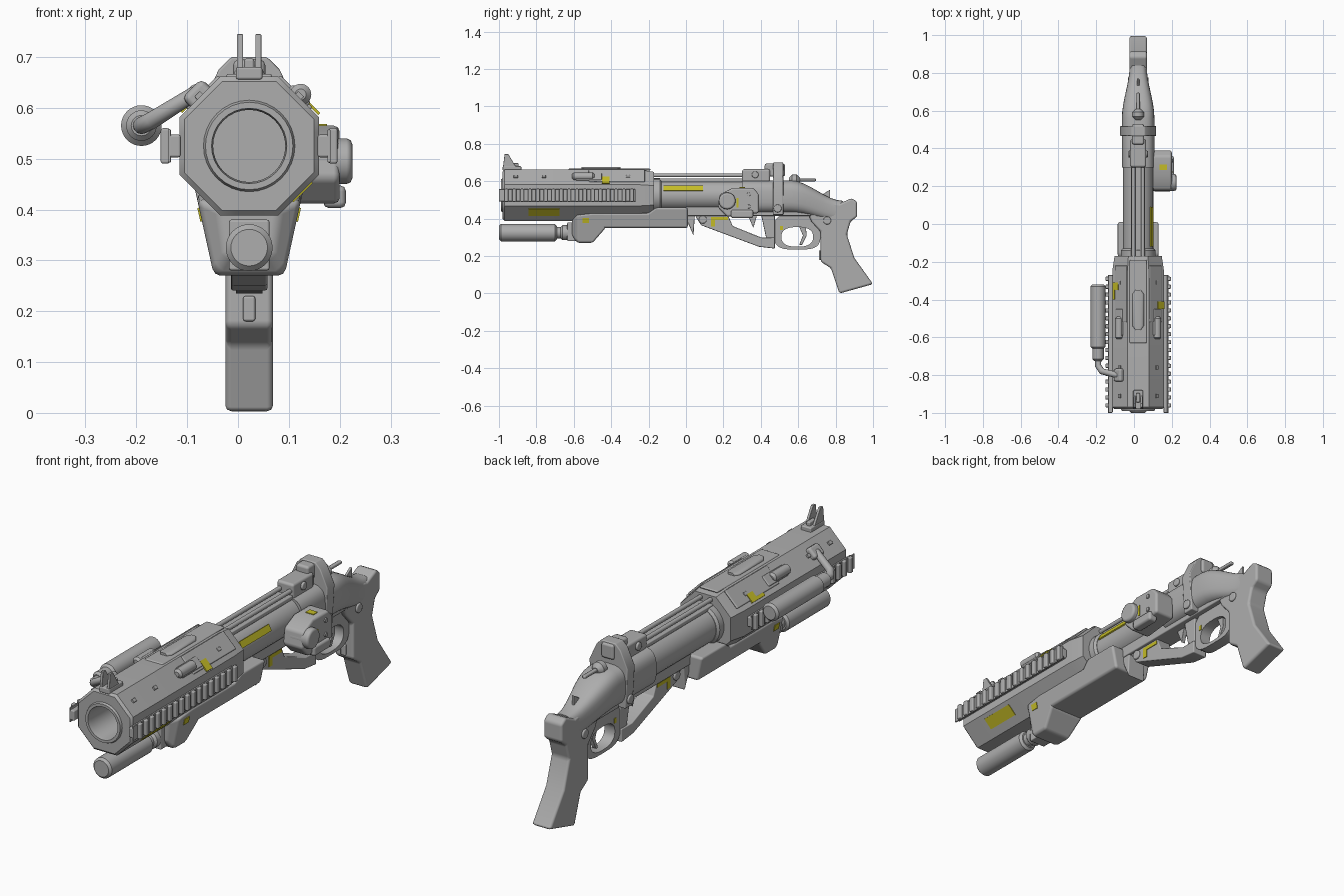
import bpy, bmesh
from math import sin, cos, pi, tau, radians, copysign
from mathutils import Matrix, Vector

default_cube = bpy.data.objects.get("Cube")
if default_cube:
    bpy.data.objects.remove(default_cube)

AXIS_X, AXIS_Z = 0.022, 0.525       # bore axis
FLAT = 0.137                        # handguard centre to flat
BARREL = 0.08                       # barrel radius
SEGMENTS = 32
SHARP = radians(33)
SIDES = (("left", 1), ("right", -1))
FINE, MEDIUM, SOFT = 0.002, 0.005, 0.012     # bevel widths
PAINT = 0.006                                # thickness of painted plates


def material(name, *colour):
    made = bpy.data.materials.new(name)
    made.use_nodes = True
    made.diffuse_color = (*colour, 1)
    made.node_tree.nodes["Principled BSDF"].inputs["Base Color"].default_value = (*colour, 1)
    return made


GREY = material("grey", 0.42, 0.42, 0.42)
YELLOW = material("yellow", 0.55, 0.5, 0.02)


def finish(name, shape, bevel, paint=GREY):
    """Turn a bmesh into a shaded, optionally bevelled object."""
    bmesh.ops.recalc_face_normals(shape, faces=shape.faces)
    mesh = bpy.data.meshes.new(name)
    shape.to_mesh(mesh)
    shape.free()
    mesh.materials.append(paint)
    mesh.shade_smooth()
    mesh.set_sharp_from_angle(angle=SHARP)
    part = bpy.data.objects.new(name, mesh)
    bpy.context.collection.objects.link(part)
    if bevel:
        modifier = part.modifiers.new("bevel", "BEVEL")
        modifier.width, modifier.segments = bevel, 2
        modifier.limit_method, modifier.angle_limit = "ANGLE", SHARP
        modifier.harden_normals = True


def loft(name, loops, bevel=0, ring=False):
    """Skin equal-length loops; cap the ends, or join them into a ring."""
    shape = bmesh.new()
    rows = [[shape.verts.new(point) for point in loop] for loop in loops]
    if ring:
        rows.append(rows[0])
    else:
        shape.faces.new(rows[0])
        shape.faces.new(rows[-1])
    for near, far in zip(rows, rows[1:]):
        for i in range(len(near)):
            shape.faces.new((near[i - 1], near[i], far[i], far[i - 1]))
    finish(name, shape, bevel)


def prism(name, outline, half_width, bevel=MEDIUM, middle=AXIS_X):
    """Side outline of (y, z) points given thickness across x."""
    loft(name, [[(middle + across, y, z) for y, z in outline]
                for across in (-half_width, half_width)], bevel)


def disc(name, y, z, radius, half_width, middle=AXIS_X, bevel=MEDIUM):
    turns = [tau * i / SEGMENTS for i in range(SEGMENTS)]
    prism(name, [(y + radius * cos(a), z + radius * sin(a)) for a in turns],
          half_width, bevel, middle)


def box(name, centre, size, angle=0, bevel=MEDIUM, paint=GREY):
    """Box whose own x axis points at the given angle in the front plane."""
    shape = bmesh.new()
    place = Matrix.Translation(centre) @ Matrix.Rotation(-angle, 4, "Y")
    bmesh.ops.create_cube(shape, size=1, matrix=place @ Matrix.Diagonal((*size, 1)))
    finish(name, shape, bevel, paint)


def polar(degrees, radius, y, slide=0):
    """Point around the bore axis, slid along the tangent."""
    a = radians(degrees)
    return Vector((AXIS_X + radius * cos(a) - slide * sin(a), y,
                   AXIS_Z + radius * sin(a) + slide * cos(a)))


def facet_box(name, degrees, radius, y, size, slide=0, bevel=MEDIUM, paint=GREY):
    box(name, polar(degrees, radius, y, slide), size, radians(degrees), bevel, paint)


def mark(name, degrees, radius, y, length, width, slide=0):
    facet_box(name, degrees, radius, y, (PAINT, length, width), slide, 0, YELLOW)


def circle(y, radius, x=AXIS_X, z=AXIS_Z):
    turns = [tau * i / SEGMENTS for i in range(SEGMENTS)]
    return [(x + radius * cos(a), y, z + radius * sin(a)) for a in turns]


def octagon(y, flat):
    loop = []
    for i in range(SEGMENTS):
        degrees = i * 360 / SEGMENTS
        off_flat = (degrees + 22.5) % 45 - 22.5
        loop.append(polar(degrees, flat / cos(radians(off_flat)), y))
    return loop


def tube(name, front, back, radius, x=AXIS_X, z=AXIS_Z, chamfer=0.01):
    """Cylinder along y with chamfered rims."""
    rim = radius - chamfer
    loft(name, [circle(front, rim, x, z), circle(front + chamfer, radius, x, z),
                circle(back - chamfer, radius, x, z), circle(back, rim, x, z)])


def rounded(y, bottom, top, half_width, power=0.65):
    """Soft rectangular cross-section at a given y."""
    loop = []
    for i in range(SEGMENTS):
        c, s = cos(tau * i / SEGMENTS), sin(tau * i / SEGMENTS)
        loop.append((AXIS_X + half_width * copysign(abs(c) ** power, c), y,
                     (bottom + top + (top - bottom) * copysign(abs(s) ** power, s)) / 2))
    return loop


def mix(start, end, amount):
    return start + (end - start) * amount


# Handguard with muzzle ring and hollow bore
muzzle, bore, ring = -0.97, 0.071, 0.09
loft("handguard", [octagon(-0.17, BARREL), octagon(-0.17, 0.125), octagon(-0.25, FLAT),
                   octagon(muzzle, FLAT), octagon(muzzle - 0.01, FLAT - 0.01),
                   circle(muzzle - 0.01, ring), circle(muzzle - 0.02, ring - 0.004),
                   circle(muzzle - 0.02, bore + 0.003), circle(muzzle, bore), circle(-0.45, bore)])
tube("barrel", -0.2, 0.31, BARREL)
tube("barrel_collar", -0.2, -0.13, BARREL + 0.012)

for side, sign in SIDES:
    flank, upper = 90 - 90 * sign, 90 - 45 * sign
    # Toothed side rails
    middle, length = -0.635, 0.73
    facet_box(side + "_rail", flank, FLAT + 0.01, middle, (0.025, length, 0.045))
    facet_box(side + "_rail_plate", flank, FLAT + 0.02, middle, (PAINT, length, 0.065), bevel=FINE)
    for i in range(17):
        facet_box(side + "_rail_tooth", flank, FLAT + 0.028, mix(-0.96, -0.29, i / 16),
                  (0.018, 0.022, 0.07))
    # Fittings on the upper facets
    for y in (-0.91, -0.76, -0.31):
        facet_box(side + "_stud", upper, FLAT, y, (0.016, 0.022, 0.016), bevel=FINE)
    seat = polar(upper, FLAT + PAINT, 0)
    tube(side + "_latch", -0.61, -0.49, 0.021, seat.x, seat.z)
    facet_box(side + "_latch_base", upper, FLAT, -0.52, (0.02, 0.14, 0.05))
    facet_box(side + "_top_cover", upper, FLAT, -0.37, (0.01, 0.3, 0.09), 0.01 * sign)

# Top rail, slider and front sight
deck = AXIS_Z + FLAT
box("top_plate", (AXIS_X, -0.41, deck), (0.09, 0.44, 0.01))
loft("top_slider", [rounded(y, deck - 0.01, deck + 0.015, half) for y, half in
                    ((-0.56, 0.015), (-0.54, 0.03), (-0.37, 0.03), (-0.35, 0.015))])
box("front_sight_base", (AXIS_X, -0.93, deck + PAINT), (0.052, 0.1, 0.025))
box("front_sight_bridge", (AXIS_X, -0.92, deck + 0.02), (0.02, 0.05, 0.03))
for side, sign in SIDES:
    prism(side + "_sight_post", [(-0.98, deck), (-0.97, 0.745), (-0.95, 0.745), (-0.9, deck)],
          PAINT, FINE, AXIS_X + 0.018 * sign)
    tube(side + "_top_rod", -0.26, 0.32, 0.01, AXIS_X + 0.025 * sign, 0.632, FINE)
box("top_channel", (AXIS_X, 0.03, AXIS_Z + BARREL), (0.075, 0.58, 0.02))


# Forend shell, tapered downward
def trapezoid(y, bottom, top, squeeze=1):
    low, high = (squeeze * (0.01 + 0.22 * z) for z in (bottom, top))
    return [(AXIS_X + across, y, z) for across, z in
            ((-high, top), (high, top), (low, bottom), (-low, bottom))]


keel, belly = 0.35, 0.27
loft("forend", [trapezoid(-0.5, keel, 0.43), trapezoid(-0.2, keel, 0.43),
                trapezoid(-0.16, keel, 0.46), trapezoid(0.01, keel, 0.46)], SOFT)
loft("forend_nose", [trapezoid(-0.61, 0.31, 0.4, 0.6), trapezoid(-0.58, belly, 0.42),
                     trapezoid(-0.5, belly, 0.43), trapezoid(-0.43, keel, 0.43)], SOFT)
prism("forend_end_hook", [(0, 0.46), (0.05, 0.46), (0.04, 0.31), (0, 0.4)], 0.045)
box("foregrip_bracket", (AXIS_X, -0.6, 0.33), (0.08, 0.07, 0.1))
for name, front, back, radius in (("foregrip", -1, -0.69, 0.046), ("foregrip_neck", -0.7, -0.66, 0.03),
                                  ("foregrip_socket", -0.67, -0.59, 0.04)):
    tube(name, front, back, radius, z=0.325)

# Side light on a bent arm
light_x, light_z = -0.19, 0.565
tube("side_light", -0.66, -0.32, 0.04, light_x, light_z)
tube("side_light_cap", -0.725, -0.65, 0.03, light_x, light_z)
arm = bpy.data.curves.new("light_arm", "CURVE")
arm.dimensions, arm.bevel_depth, arm.use_fill_caps = "3D", 0.017, True
spline = arm.splines.new("POLY")
bends = [(light_x, -0.71, light_z), (light_x, -0.75, light_z), (-0.17, -0.78, 0.575),
         (-0.09, -0.8, 0.625), (-0.06, -0.8, 0.61)]
spline.points.add(len(bends) - 1)
for point, bend in zip(spline.points, bends):
    point.co = (*bend, 1)
arm.materials.append(GREY)
bpy.context.collection.objects.link(bpy.data.objects.new("light_arm", arm))
facet_box("light_mount", 135, FLAT + PAINT, -0.8, (0.035, 0.07, 0.055), bevel=SOFT)

# Receiver with a bell-shaped rear
box("lower_receiver", (AXIS_X, 0.36, 0.445), (0.1, 0.72, 0.06))
bell = [rounded(0.3, 0.43, 0.605, 0.086)]
steps = 8
for i in range(steps + 1):
    t = i / steps
    ease = t * t * (3 - 2 * t)
    bell.append(rounded(mix(0.56, 0.84, t), mix(0.43, 0.38, ease),
                        mix(0.605, 0.495, ease), mix(0.086, 0.045, ease)))
loft("rear_receiver", bell)

# Clamp, rear sight and top controls
half_arch = [(0.085, 0.42), (0.095, 0.6), (0.06, 0.675), (0.035, 0.7)]
arch = half_arch + [(-x, z) for x, z in reversed(half_arch)]
loft("clamp_band", [[(AXIS_X + x, y, z) for x, z in arch] for y in (0.465, 0.52)], MEDIUM)
box("clamp_cap", (AXIS_X, 0.475, 0.66), (0.064, 0.11, 0.07), bevel=SOFT)
box("rear_sight_block", (AXIS_X, 0.375, 0.63), (0.085, 0.15, 0.07), bevel=SOFT)
disc("rear_sight_pin", 0.37, 0.635, 0.018, 0.052)
tube("rear_knob", 0.55, 0.61, 0.03, z=0.605, chamfer=0.018)
box("top_lever", (AXIS_X, 0.63, 0.607), (0.018, 0.13, 0.014))
prism("rear_spike", [(0.73, 0.5), (0.73, 0.53), (0.77, 0.555), (0.77, 0.5)], PAINT, FINE)

# Side module with dial
prism("side_module", [(0.17, 0.46), (0.18, 0.53), (0.25, 0.565), (0.36, 0.565),
                      (0.39, 0.53), (0.39, 0.43), (0.22, 0.41)], 0.05, SOFT, 0.15)
disc("module_dial", 0.22, 0.495, 0.045, 0.05, 0.175, SOFT)
box("module_foot", (0.19, 0.3, 0.425), (0.045, 0.12, 0.045), bevel=SOFT)
for z in (0.465, 0.53):
    disc("module_screw", 0.335, z, 0.01, PAINT, 0.2, FINE)

# Lever under the receiver
prism("lever", [(0.04, 0.43), (0.08, 0.365), (0.39, 0.25), (0.475, 0.24), (0.475, 0.3),
                (0.4, 0.3), (0.25, 0.36), (0.22, 0.43)], 0.036)
prism("lever_upright", [(0.43, 0.29), (0.475, 0.29), (0.475, 0.43), (0.4, 0.43)], 0.03)
prism("inner_catch", [(0.33, 0.42), (0.36, 0.35), (0.38, 0.42)], 0.01, FINE)


# Trigger guard ring and trigger
def oval(across, bottom, top, half_length, power):
    return [(AXIS_X + across, 0.595 + x - AXIS_X, z)
            for x, _, z in rounded(0, bottom, top, half_length, power)]


outer, inner, guard = (0.235, 0.425, 0.125, 0.55), (0.25, 0.355, 0.085, 0.8), 0.026
loft("trigger_guard", [oval(-guard, *outer), oval(guard, *outer),
                       oval(guard, *inner), oval(-guard, *inner)], ring=True)
prism("trigger", [(0.6, 0.37), (0.625, 0.31), (0.605, 0.26), (0.62, 0.26), (0.645, 0.31),
                  (0.64, 0.37)], 0.01, FINE)

# Pistol grip
prism("grip", [(0.63, 0.48), (0.67, 0.385), (0.72, 0.33), (0.72, 0.17), (0.775, 0.135),
               (0.82, 0), (1, 0.05), (0.9, 0.19), (0.86, 0.315), (0.88, 0.385),
               (0.915, 0.41), (0.915, 0.49), (0.885, 0.51), (0.82, 0.48), (0.72, 0.5)], 0.047, SOFT)
box("grip_nub", (AXIS_X, 0.725, 0.205), (0.024, 0.03, 0.05))

# Pins through the body
for y, z, half_width in ((0.09, 0.395, 0.045), (0.755, 0.39, 0.055), (0.49, 0.455, 0.095)):
    disc("side_pin", y, z, 0.021, half_width)

# Painted marks on both sides
for side, sign in SIDES:
    tilt = radians(90 - 90 * sign - 12.5 * sign)
    for name, across, y, z, length, height, angle in (
            ("forend_mark", 0.096, -0.535, 0.39, 0.035, 0.028, tilt),
            ("lever_mark", 0.036, 0.18, 0.4, 0.09, 0.016, 0),
            ("lever_mark_leg", 0.036, 0.145, 0.375, 0.022, 0.034, 0),
            ("guard_mark", guard, 0.51, 0.35, 0.015, 0.022, 0)):
        box(side + "_" + name, (AXIS_X + across * sign, y, z), (PAINT, length, height),
            angle, 0, YELLOW)

# Painted marks on single sides
cover = FLAT + MEDIUM
mark("barrel_mark", 27, BARREL + FINE, -0.015, 0.21, 0.03)
mark("lower_mark", -45, FLAT, -0.76, 0.165, 0.054, 0.01)
mark("upper_mark", 45, cover, -0.43, 0.04, 0.05, -0.028)
mark("flag_bar", 135, cover, -0.355, 0.09, 0.014, 0.04)
mark("flag_block", 135, cover, -0.33, 0.04, 0.03, 0.02)
box("module_mark", (0.2, 0.275, 0.485), (PAINT, 0.01, 0.05), 0, 0, YELLOW)
box("module_top_mark", (0.155, 0.3, 0.565), (0.04, 0.03, PAINT), 0, 0, YELLOW)
